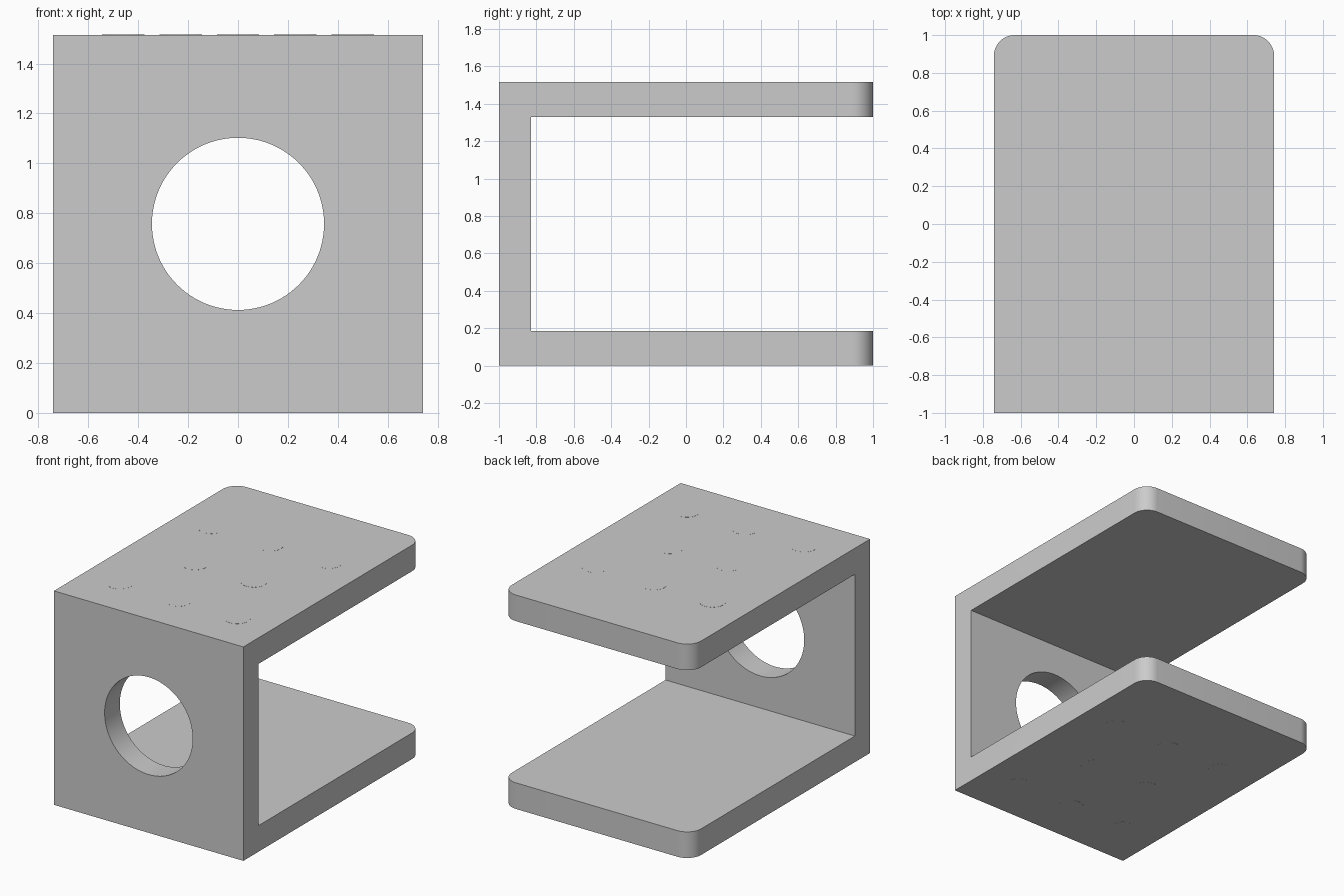
import bpy
import bmesh
import math

old = bpy.data.objects.get("Cube")
if old:
    bpy.data.objects.remove(old, do_unlink=True)

HALF_W, HEIGHT, PLATE, WALL = 0.742, 1.515, 0.185, 0.17
CORNER_R, HOLE_R, PAD_R = 0.11, 0.345, 0.085

grey = bpy.data.materials.new("light_grey")
grey.use_nodes = True
grey.diffuse_color = (0.6, 0.6, 0.6, 1)
grey.node_tree.nodes["Principled BSDF"].inputs["Base Color"].default_value = (0.6, 0.6, 0.6, 1)


def make_object(name, bm):
    mesh = bpy.data.meshes.new(name)
    bm.to_mesh(mesh)
    bm.free()
    mesh.materials.append(grey)
    ob = bpy.data.objects.new(name, mesh)
    bpy.context.collection.objects.link(ob)
    return ob


def activate(ob):
    bpy.ops.object.select_all(action='DESELECT')
    ob.select_set(True)
    bpy.context.view_layer.objects.active = ob


def cylinder(name, radius, depth, location, segments, rotation=(0, 0, 0)):
    bm = bmesh.new()
    bmesh.ops.create_cone(bm, cap_ends=True, segments=segments,
                          radius1=radius, radius2=radius, depth=depth)
    ob = make_object(name, bm)
    ob.location, ob.rotation_euler = location, rotation
    return ob


# Bracket body: C-shaped side profile extruded across the width
inner = -1 + WALL
profile = [(-1, 0), (1, 0), (1, PLATE), (inner, PLATE),
           (inner, HEIGHT - PLATE), (1, HEIGHT - PLATE), (1, HEIGHT), (-1, HEIGHT)]
bm = bmesh.new()
face = bm.faces.new([bm.verts.new((-HALF_W, y, z)) for y, z in profile])
ext = bmesh.ops.extrude_face_region(bm, geom=[face])
bmesh.ops.translate(bm, vec=(2 * HALF_W, 0, 0),
                    verts=[v for v in ext["geom"] if isinstance(v, bmesh.types.BMVert)])
bmesh.ops.recalc_face_normals(bm, faces=bm.faces)

# Rounded free corners of both plates
corners = [e for e in bm.edges
           if all(v.co.y > 0.99 for v in e.verts)
           and abs(e.verts[0].co.x - e.verts[1].co.x) < 0.01]
bmesh.ops.bevel(bm, geom=corners, offset=CORNER_R, segments=12,
                profile=0.5, affect='EDGES')
body = make_object("bracket_body", bm)

# Round opening through the front wall
cutter = cylinder("opening_cutter", HOLE_R, 0.6, (0, -1 + WALL / 2, HEIGHT / 2),
                  96, (math.pi / 2, 0, 0))
cutter.hide_render = True
cut = body.modifiers.new("opening", 'BOOLEAN')
cut.operation, cut.solver, cut.object = 'DIFFERENCE', 'EXACT', cutter
activate(body)
bpy.ops.object.modifier_apply(modifier=cut.name)
bpy.data.objects.remove(cutter, do_unlink=True)
bpy.ops.object.shade_smooth_by_angle(angle=math.radians(30))

# Nearly flush round inserts in the outer plate faces
rows = [(0.36, (-0.46, 0, 0.46)), (-0.15, (-0.23, 0.23)), (-0.665, (-0.46, 0, 0.46))]
THICK, PROUD = 0.008, 0.0005
for side, z in (("top", HEIGHT + PROUD - THICK / 2), ("bottom", THICK / 2 - PROUD)):
    for r, (y, xs) in enumerate(rows, 1):
        for c, x in enumerate(xs, 1):
            pad = cylinder(f"{side}_insert_{r}_{c}", PAD_R, THICK, (x, y, z), 48)
            activate(pad)
            bpy.ops.object.shade_smooth_by_angle(angle=math.radians(30))
